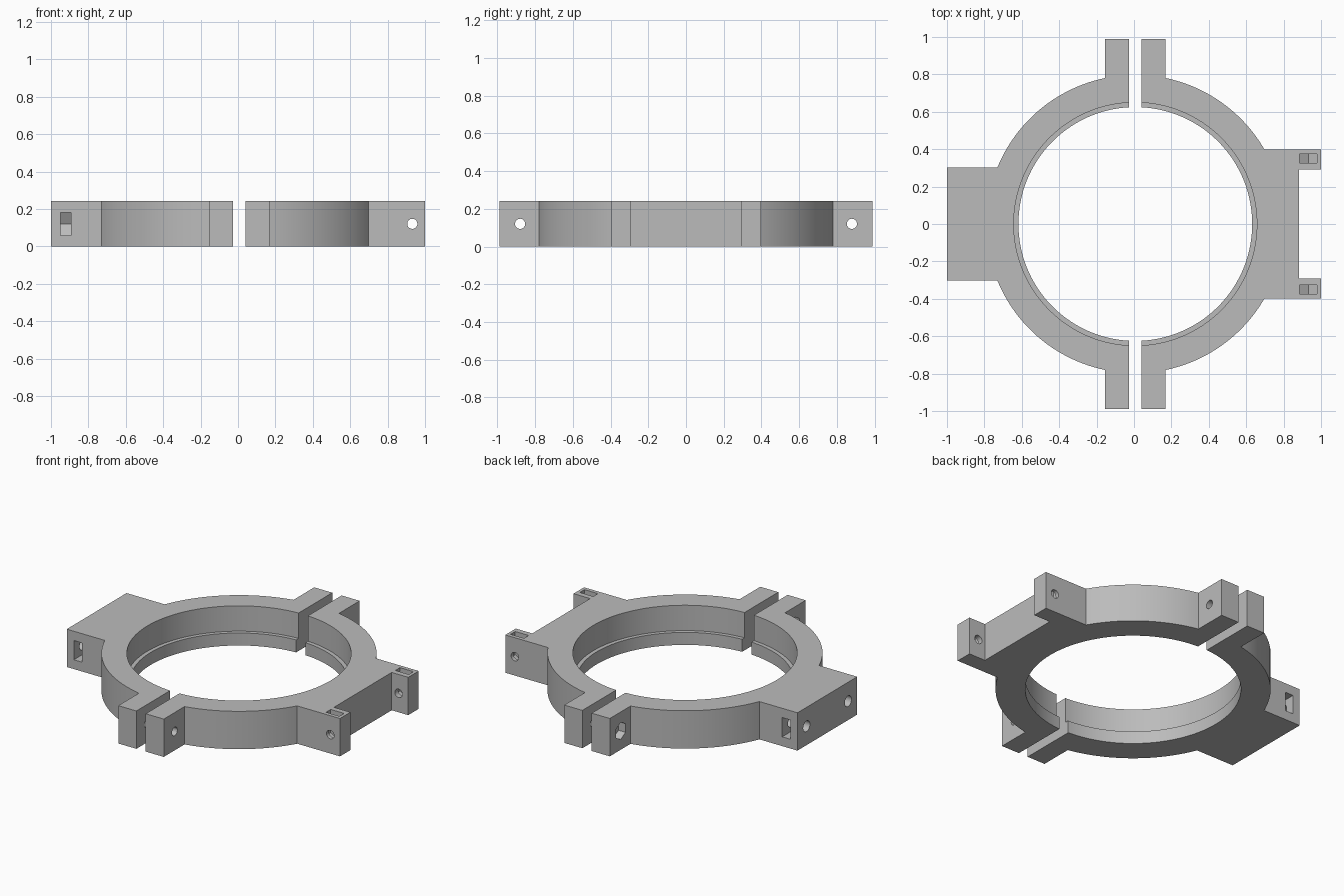
import bpy, bmesh, math
from mathutils import Vector

if "Cube" in bpy.data.objects:
    bpy.data.objects.remove(bpy.data.objects["Cube"], do_unlink=True)

X, Y, Z = Vector((1, 0, 0)), Vector((0, 1, 0)), Vector((0, 0, 1))
CX = 0.007                      # ring centre
HEIGHT, MID = 0.242, 0.121
R_OUT, R_IN, R_LIP = 0.797, 0.65, 0.625
LIP_TOP = 0.08
GAP, TAB, TAB_END = 0.033, 0.161, 0.99

grey = bpy.data.materials.new("plain grey")
grey.use_nodes = True
grey.diffuse_color = (0.5, 0.5, 0.5, 1)
grey.node_tree.nodes["Principled BSDF"].inputs["Base Color"].default_value = (0.5, 0.5, 0.5, 1)


def prism(name, points, origin, u, v, depth):
    """Extrude a flat outline, centred on origin, along u x v."""
    w = u.cross(v) * depth / 2
    bm = bmesh.new()
    low, high = [[bm.verts.new(origin + u * a + v * b + side) for a, b in points]
                 for side in (-w, w)]
    bm.faces.new(low)
    bm.faces.new(high)
    for i in range(len(points)):
        j = (i + 1) % len(points)
        bm.faces.new((low[i], low[j], high[j], high[i]))
    bmesh.ops.recalc_face_normals(bm, faces=bm.faces)
    mesh = bpy.data.meshes.new(name)
    bm.to_mesh(mesh)
    bm.free()
    mesh.materials.append(grey)
    obj = bpy.data.objects.new(name, mesh)
    bpy.context.collection.objects.link(obj)
    return obj


def arc(radius, start, end, count):
    return [(radius * math.cos(start + (end - start) * i / count),
             radius * math.sin(start + (end - start) * i / count))
            for i in range(count + 1)]


def circle(radius, count=32):
    return arc(radius, 0, math.tau, count)[:-1]


def nut_pocket(flat, top):
    """Half hexagon with its point down, open at the top."""
    r = flat / math.sqrt(3)
    return [(0, -2 * r), (flat, -r), (flat, top), (-flat, top), (-flat, -r)]


def clamp_half(name, side, block):
    """One half of the ring with its two bolt tabs and its mounting block."""
    upper = [(GAP, TAB_END), (TAB, TAB_END)]
    upper += arc(R_OUT, math.acos(TAB / R_OUT), math.asin(block[0][1] / R_OUT), 28)
    upper += block
    lower = [(x, -y) for x, y in reversed(upper)]
    end = math.acos(GAP / R_LIP)
    outline = upper + lower + arc(R_LIP, -end, end, 64)
    points = [(CX + side * x, y) for x, y in outline]
    return prism(name, points, Z * MID, X, Y, HEIGHT)


def cut(obj, cutter):
    mod = obj.modifiers.new("cut", "BOOLEAN")
    mod.operation = "DIFFERENCE"
    mod.solver = "EXACT"
    mod.object = cutter
    cutter.hide_render = True
    bpy.context.view_layer.objects.active = obj
    bpy.ops.object.modifier_apply(modifier=mod.name)
    bpy.data.objects.remove(cutter, do_unlink=True)


fork_half = clamp_half("fork_clamp_half", 1,
                       [(1 - CX, 0.398), (1 - CX, 0.292), (0.883 - CX, 0.292)])
block_half = clamp_half("block_clamp_half", -1, [(1 + CX, 0.302)])

# Wider bore above the retaining lip, and bolt holes through the tabs
for half in (fork_half, block_half):
    cut(half, prism("bore", circle(R_IN, 128), Vector((CX, 0, LIP_TOP + 0.2)), X, Y, 0.4))
    for s in (-1, 1):
        cut(half, prism("tab_hole", circle(0.027), Vector((CX, s * 0.88, MID)), Y, Z, 0.5))

hexagon = [(math.sin(i * math.pi / 3) * 0.055, math.cos(i * math.pi / 3) * 0.055)
           for i in range(6)]
for s in (-1, 1):
    # Fork prongs: cross bolt and nut pocket open at the top
    cut(fork_half, prism("prong_hole", circle(0.027), Vector((0.932, s * 0.345, MID)), X, Z, 0.2))
    cut(fork_half, prism("prong_pocket", nut_pocket(0.0475, 0.2),
                         Vector((0.932, s * 0.35, MID)), X, Z, 0.047))
    # Solid block: blind end bolts and nut pockets open at the sides
    cut(block_half, prism("end_hole", circle(0.034), Vector((-0.95, s * 0.21, MID)), Y, Z, 0.3))
    cut(block_half, prism("side_pocket", nut_pocket(0.0615, 0.2),
                          Vector((-0.921, s * 0.21, MID)), Z, Y * s, 0.058))
    # Hexagonal nut recess in the outer face of the tab
    cut(block_half, prism("tab_recess", hexagon, Vector((-0.155, s * 0.88, MID)), Y, Z, 0.1))

for half in (fork_half, block_half):
    bpy.ops.object.select_all(action="DESELECT")
    half.select_set(True)
    bpy.context.view_layer.objects.active = half
    bpy.ops.object.shade_smooth_by_angle(angle=math.radians(25))
